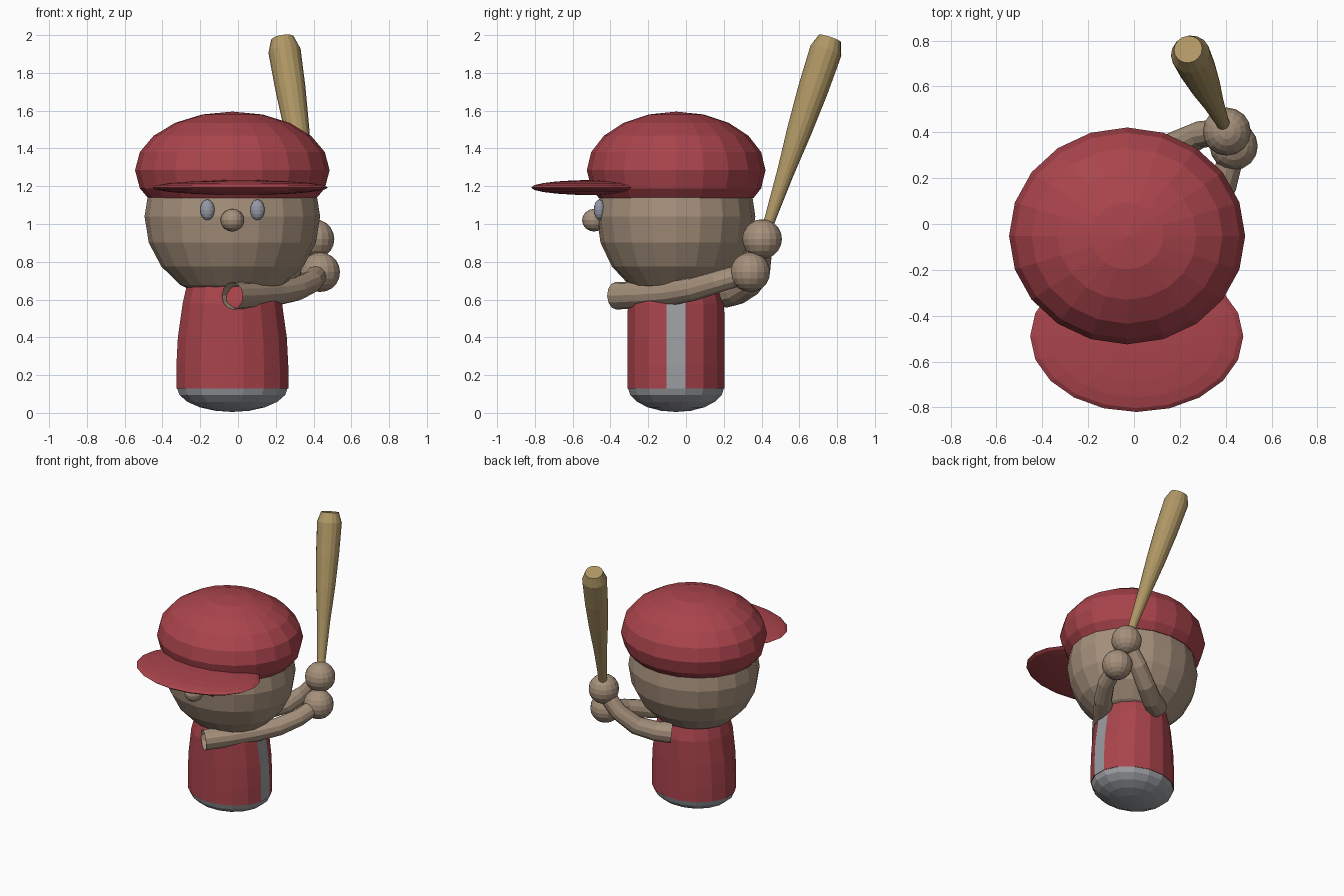
import bpy, bmesh
from math import cos, sin, pi
from mathutils import Vector, Matrix

cube = bpy.data.objects.get("Cube")
if cube:
    bpy.data.objects.remove(cube, do_unlink=True)


def material(name, rgb):
    m = bpy.data.materials.new(name)
    m.use_nodes = True
    m.diffuse_color = (*rgb, 1)
    m.node_tree.nodes["Principled BSDF"].inputs["Base Color"].default_value = (*rgb, 1)
    return m


RED = material("cap red", (0.40, 0.058, 0.072))
SKIN = material("skin tan", (0.38, 0.28, 0.20))
WOOD = material("bat wood", (0.43, 0.31, 0.13))
GREY = material("trouser grey", (0.33, 0.34, 0.36))
EYE = material("eye grey", (0.30, 0.31, 0.37))


def finish(name, bm, *mats):
    bmesh.ops.recalc_face_normals(bm, faces=bm.faces[:])
    mesh = bpy.data.meshes.new(name)
    bm.to_mesh(mesh)
    bm.free()
    for m in mats:
        mesh.materials.append(m)
    ob = bpy.data.objects.new(name, mesh)
    bpy.context.scene.collection.objects.link(ob)
    return ob


def ellipsoid(name, center, radii, mat, segs=20, rings=10, turn=0, floor=None):
    """Faceted ellipsoid, optionally cut flat and closed below a height."""
    bm = bmesh.new()
    bmesh.ops.create_uvsphere(bm, u_segments=segs, v_segments=rings, radius=1)
    bm.transform(Matrix.Translation(center) @ Matrix.Diagonal((*radii, 1))
                 @ Matrix.Rotation(turn, 4, 'Z'))
    if floor is not None:
        cut = bmesh.ops.bisect_plane(bm, geom=bm.verts[:] + bm.edges[:] + bm.faces[:],
                                     plane_co=(0, 0, floor), plane_no=(0, 0, 1),
                                     clear_inner=True)
        edges = [e for e in cut["geom_cut"] if isinstance(e, bmesh.types.BMEdge)]
        bmesh.ops.contextual_create(bm, geom=edges)
    return finish(name, bm, mat)


def loft(path, radii, sides, turn=0, caps=True):
    """Tube through path points, with an (rx, ry) section at each one."""
    bm = bmesh.new()
    pts = [Vector(p) for p in path]
    loops = []
    for i, p in enumerate(pts):
        tangent = pts[min(i + 1, len(pts) - 1)] - pts[max(i - 1, 0)]
        q = tangent.to_track_quat('Z', 'Y')
        rx, ry = radii[i]
        angles = [turn + 2 * pi * k / sides for k in range(sides)]
        loops.append([bm.verts.new(p + q @ Vector((rx * cos(a), ry * sin(a), 0)))
                      for a in angles])
    for lo, hi in zip(loops, loops[1:]):
        for k in range(sides):
            n = (k + 1) % sides
            bm.faces.new((lo[k], lo[n], hi[n], hi[k]))
    if caps:
        bm.faces.new(loops[0][::-1])
        bm.faces.new(loops[-1])
    return bm


CX, CY = -0.03, -0.053

# Head, cap and brim
ellipsoid("head", (CX, CY, 1.04), (0.465, 0.42, 0.45), SKIN)
ellipsoid("cap", (CX, -0.052, 1.285), (0.515, 0.473, 0.31), RED, floor=1.138)
ellipsoid("cap_brim", (0.012, -0.49, 1.193), (0.465, 0.33, 0.04), RED)

# Face
ellipsoid("nose", (CX, -0.487, 1.02), (0.063, 0.063, 0.06), SKIN, 16, 8)
for side, x in (("right", -0.162), ("left", 0.103)):
    ellipsoid(side + "_eye", (x, -0.458, 1.075), (0.038, 0.03, 0.055), EYE, 16, 8)

# Torso with a side stripe on one panel, and the rounded base
profile = [(0.13, 0.302, 0.262), (0.25, 0.302, 0.262), (0.40, 0.294, 0.262),
           (0.58, 0.268, 0.260), (0.67, 0.247, 0.235), (0.74, 0.20, 0.19)]
bm = loft([(CX, CY, z) for z, _, _ in profile], [(rx, ry) for _, rx, ry in profile],
          16, pi / 16)
for f in bm.faces:
    c = f.calc_center_median()
    if c.x > 0.1 and abs(c.y - CY) < 0.02:
        f.material_index = 1
finish("torso", bm, RED, GREY)
ellipsoid("base", (CX, CY, 0.135), (0.30, 0.26, 0.13), GREY, 16, 10, pi / 16)

# Arms: tubes left open at the shoulder
arms = {
    "front": [(-0.03, -0.37, 0.62), (0.09, -0.23, 0.625), (0.21, -0.08, 0.635),
              (0.31, 0.04, 0.655), (0.39, 0.17, 0.695), (0.43, 0.32, 0.74)],
    "back": [(-0.03, 0.21, 0.63), (0.07, 0.27, 0.64), (0.18, 0.34, 0.68),
             (0.29, 0.39, 0.77), (0.40, 0.405, 0.90)],
}
for label, path in arms.items():
    widths = [0.073 - 0.018 * i / (len(path) - 1) for i in range(len(path))]
    finish(label + "_arm", loft(path, [(r, r) for r in widths], 12, caps=False), SKIN)

# Hands
ellipsoid("lower_hand", (0.435, 0.34, 0.745), (0.105,) * 3, SKIN, 16, 10)
ellipsoid("upper_hand", (0.405, 0.403, 0.92), (0.105,) * 3, SKIN, 16, 10)

# Bat: tapered handle, thick barrel and bevelled tip
handle, tip = Vector((0.405, 0.403, 0.90)), Vector((0.236, 0.762, 1.982))
bat = [(0, 0.028), (0.12, 0.03), (0.35, 0.046), (0.55, 0.066), (0.75, 0.08),
       (0.94, 0.086), (1, 0.062)]
finish("bat", loft([handle.lerp(tip, t) for t, _ in bat], [(r, r) for _, r in bat], 16), WOOD)
